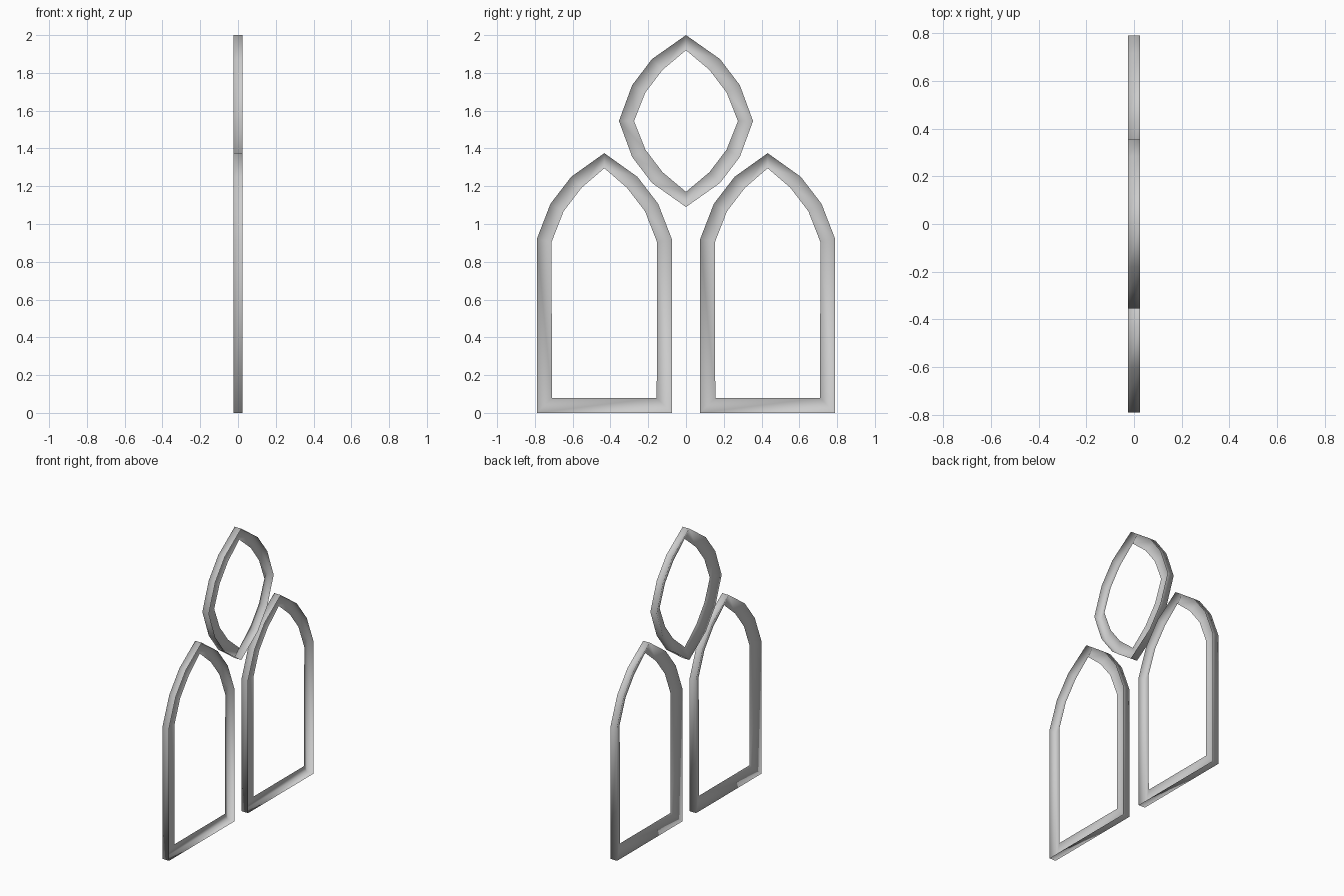
import bpy, bmesh
from mathutils import Vector

cube = bpy.data.objects.get("Cube")
if cube:
    bpy.data.objects.remove(cube, do_unlink=True)

stone = bpy.data.materials.new("grey_stone")
stone.use_nodes = True
colour = (0.6, 0.6, 0.6, 1)
stone.diffuse_color = colour
stone.node_tree.nodes["Principled BSDF"].inputs["Base Color"].default_value = colour

WIDTH, HALF_DEPTH, LIP = 0.08, 0.025, 0.01


def inset_point(prev, cur, nxt):
    """Point inside a counter-clockwise outline, mitred fully at square corners."""
    a, b = (cur - prev).normalized(), (nxt - cur).normalized()
    normal = (Vector((-a.y, a.x)) + Vector((-b.y, b.x))).normalized()
    stretch = 2 ** 0.5 if a.dot(b) < 0.1 else 1
    return cur + normal * WIDTH * stretch


def frame(name, outline, centre):
    """Open moulding: a flat outer wall and a sloped back rising to the inner lip."""
    pts = [Vector(p) for p in outline]
    n = len(pts)
    bm = bmesh.new()
    rings = []
    for i, p in enumerate(pts):
        q = inset_point(pts[i - 1], p, pts[(i + 1) % n])
        section = ((HALF_DEPTH, p), (-HALF_DEPTH, p), (LIP, q))
        rings.append([bm.verts.new((x, v.x + centre, v.y)) for x, v in section])
    for i, ring in enumerate(rings):
        nxt = rings[(i + 1) % n]
        for k in range(2):
            bm.faces.new((ring[k], ring[k + 1], nxt[k + 1], nxt[k]))
    mesh = bpy.data.meshes.new(name)
    bm.to_mesh(mesh)
    bm.free()
    mesh.materials.append(stone)
    mesh.shade_smooth()
    obj = bpy.data.objects.new(name, mesh)
    bpy.context.collection.objects.link(obj)


# Pointed lancet frames, one each side
right_half = [(0.3575, 0), (0.3575, 0.92), (0.285, 1.107), (0.175, 1.25)]
lancet = right_half + [(0, 1.375)] + [(-y, z) for y, z in reversed(right_half)]
for side, label in ((-1, "front"), (1, "back")):
    frame(label + "_lancet_frame", lancet, side * 0.4325)

# Almond-shaped frame above
MID = 1.545
quarter = [(0.285, 0.19), (0.18, 0.328)]
half = [(y, -z) for y, z in reversed(quarter)] + [(0.355, 0)] + quarter
almond = [(0, -0.455)] + half + [(0, 0.455)] + [(-y, z) for y, z in reversed(half)]
frame("almond_frame", [(y, MID + z) for y, z in almond], 0)
